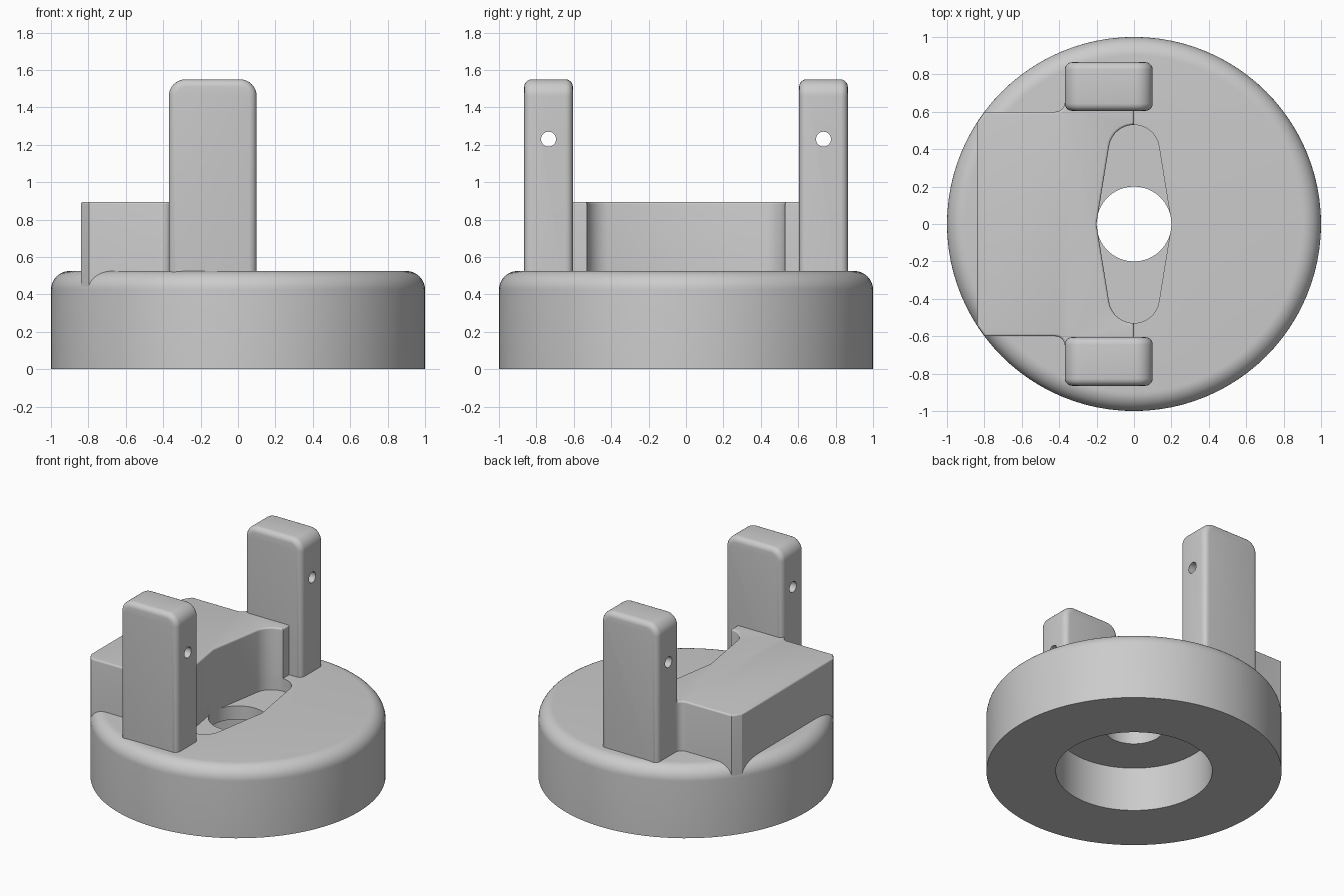
import bpy, bmesh
from math import pi, sin, cos, radians, sqrt
from mathutils import Matrix, Vector

cube = bpy.data.objects.get("Cube")
if cube:
    bpy.data.objects.remove(cube, do_unlink=True)

TOP = 0.525          # top of the round base
FLOOR = 0.43         # floor of the shallow slot

grey = bpy.data.materials.new("plain_grey")
grey.use_nodes = True
colour = (0.6, 0.6, 0.6, 1)
grey.diffuse_color = colour
grey.node_tree.nodes["Principled BSDF"].inputs["Base Color"].default_value = colour


def arc(cx, cy, r, start, end, n=10):
    angles = [radians(start + (end - start) * i / n) for i in range(n + 1)]
    return [(cx + r * cos(a), cy + r * sin(a)) for a in angles]


def finish(bm, name):
    bmesh.ops.recalc_face_normals(bm, faces=bm.faces)
    mesh = bpy.data.meshes.new(name)
    bm.to_mesh(mesh)
    bm.free()
    mesh.materials.append(grey)
    obj = bpy.data.objects.new(name, mesh)
    bpy.context.collection.objects.link(obj)
    return obj


def prism(outline, depth):
    """Extrude a flat outline upward; returns the bmesh and its two caps."""
    bm = bmesh.new()
    bottom = bm.faces.new([bm.verts.new((x, y, 0)) for x, y in outline])
    result = bmesh.ops.extrude_face_region(bm, geom=[bottom], use_keep_orig=True)
    top = next(g for g in result["geom"] if isinstance(g, bmesh.types.BMFace))
    bmesh.ops.translate(bm, verts=top.verts, vec=(0, 0, depth))
    return bm, bottom, top


def round_edges(bm, edges, radius):
    bmesh.ops.bevel(bm, geom=edges, offset=radius, segments=5, profile=0.5,
                    affect="EDGES", clamp_overlap=True)


def select(obj):
    bpy.ops.object.select_all(action="DESELECT")
    obj.select_set(True)
    bpy.context.view_layer.objects.active = obj


def cut(obj, cutter):
    select(obj)
    mod = obj.modifiers.new("cut", "BOOLEAN")
    mod.operation = "DIFFERENCE"
    mod.solver = "EXACT"
    mod.object = cutter
    bpy.ops.object.modifier_apply(modifier=mod.name)
    bpy.data.objects.remove(cutter, do_unlink=True)


# Half of the slot outline on the +x side, from its lower to its upper tip
upper = arc(0, 0.395, 0.135, 9, 90, 12)
slot_side = [(x, -y) for x, y in reversed(upper)] + [(0.201, 0)] + upper

# Round base: a turned profile with a wide bore below and a small hole above
profile = [(0.2, 0.33), (0.53, 0.33), (0.53, 0), (1, 0)]
profile += arc(0.9, TOP - 0.1, 0.1, 0, 90) + [(0.2, TOP)]
bm = bmesh.new()
ring = [bm.verts.new((r, 0, z)) for r, z in profile]
loop = [bm.edges.new((v, ring[(i + 1) % len(ring)])) for i, v in enumerate(ring)]
bmesh.ops.spin(bm, geom=ring + loop, axis=(0, 0, 1), cent=(0, 0, 0),
               angle=2 * pi, steps=96)
bmesh.ops.remove_doubles(bm, verts=bm.verts, dist=0.0001)
base = finish(bm, "round_base")

# Shallow tapered slot in the base
slot = slot_side + [(-x, y) for x, y in reversed(slot_side[1:-1])]
bm, _, _ = prism(slot, 0.3)
bmesh.ops.translate(bm, verts=bm.verts, vec=(0, 0, FLOOR))
cut(base, finish(bm, "slot_cutter"))

# Raised block: trimmed by the rim, flared into the posts, hollowed by the slot
R = 0.998
half = [(-0.84, sqrt(R * R - 0.84 ** 2)), (-0.82, sqrt(R * R - 0.82 ** 2)),
        (-sqrt(R * R - 0.36), 0.6)]
half += arc(-0.42, 0.65, 0.05, -90, 0, 6) + [(0, 0.65)]
outline = half + [(-x, y) for x, y in reversed(slot_side)]
outline += [(x, -y) for x, y in reversed(half)]
bm, _, top = prism(outline, 0.895 - 0.42)
bmesh.ops.translate(bm, verts=bm.verts, vec=(0, 0, 0.42))
round_edges(bm, list(top.edges), 0.035)
block = finish(bm, "raised_block")

# Two upright posts with a cross hole near the top
parts = [base, block]
post_outline = [(-0.37, 0.42), (0.1, 0.42)]
post_outline += arc(0.01, 1.46, 0.09, 0, 90) + arc(-0.28, 1.46, 0.09, 90, 180)
for name, y in (("front_post", -0.735), ("back_post", 0.735)):
    bm, low, high = prism(post_outline, 0.26)
    round_edges(bm, list(low.edges) + list(high.edges), 0.04)
    bmesh.ops.transform(bm, verts=bm.verts, matrix=Matrix.Translation(
        Vector((0, y + 0.13, 0))) @ Matrix.Rotation(pi / 2, 4, "X"))
    post = finish(bm, name)
    bm = bmesh.new()
    bmesh.ops.create_cone(bm, cap_ends=True, segments=32, radius1=0.04,
                          radius2=0.04, depth=2,
                          matrix=Matrix.Translation((0, y, 1.23))
                          @ Matrix.Rotation(pi / 2, 4, "Y"))
    cut(post, finish(bm, "hole_cutter"))
    parts.append(post)

# Smooth shading with sharp corners kept
for obj in parts:
    select(obj)
    bpy.ops.object.shade_smooth_by_angle(angle=radians(30))
